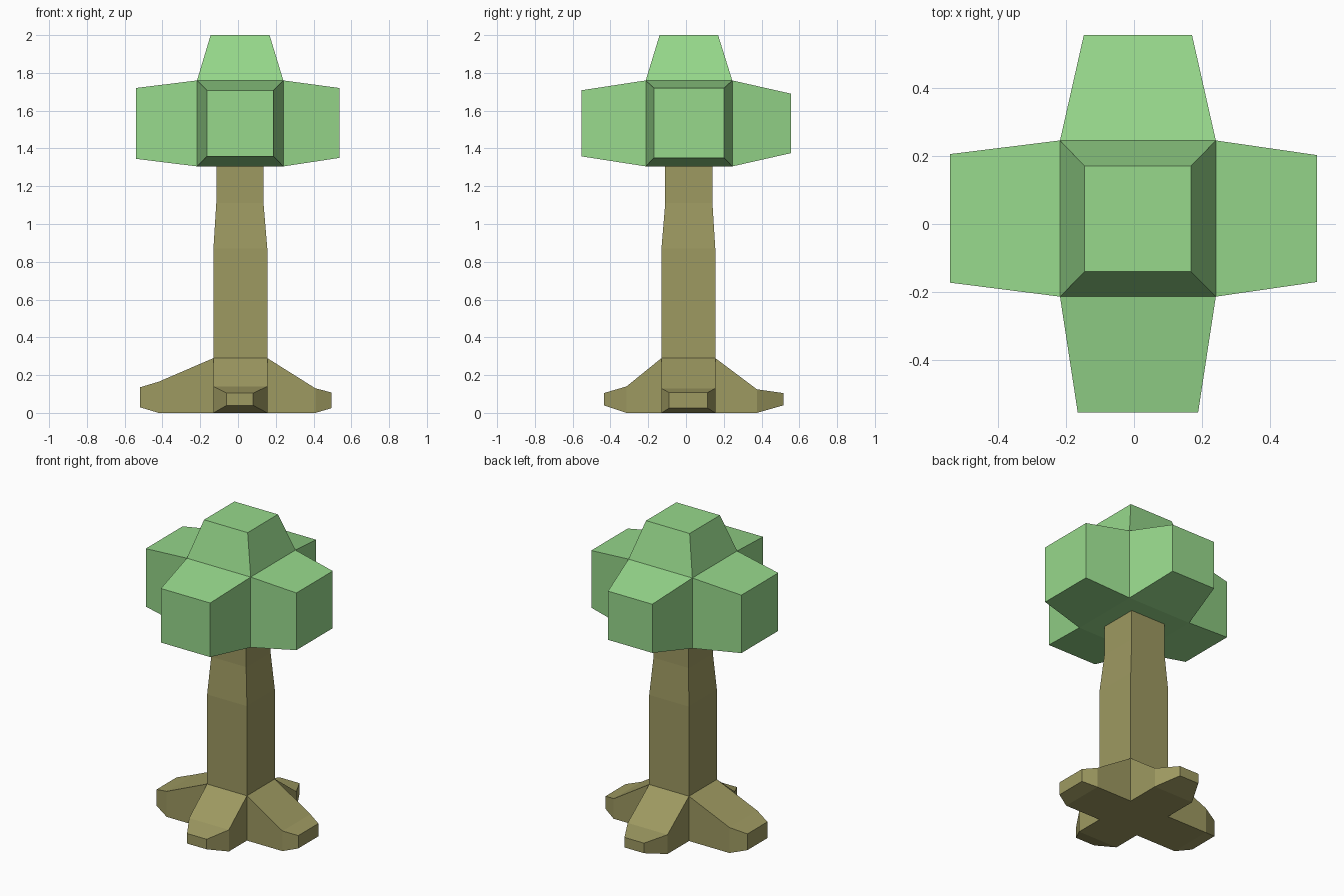
import bpy
import bmesh
from mathutils import Vector

if "Cube" in bpy.data.objects:
    bpy.data.objects.remove(bpy.data.objects["Cube"], do_unlink=True)


def make_material(name, rgb):
    mat = bpy.data.materials.new(name)
    mat.use_nodes = True
    color = (*rgb, 1.0)
    mat.diffuse_color = color
    bsdf = next(n for n in mat.node_tree.nodes if n.type == 'BSDF_PRINCIPLED')
    bsdf.inputs["Base Color"].default_value = color
    bsdf.inputs["Roughness"].default_value = 0.9
    return mat


def fit(verts, bounds):
    """Move the corners onto an (x, y, z) list of low/high bounds."""
    center = sum((v.co for v in verts), Vector()) / len(verts)
    for v in verts:
        v.co = [hi if v.co[i] > center[i] else lo
                for i, (lo, hi) in enumerate(bounds)]


def grow(bm, direction, rings):
    """Extrude the outermost face in a direction through a series of rings."""
    direction = Vector(direction)
    face = max(bm.faces, key=lambda f: f.normal.dot(direction))
    axis = max(range(3), key=lambda i: abs(direction[i]))
    for distance, *sides in rings:
        face = bmesh.ops.extrude_discrete_faces(bm, faces=[face])["faces"][0]
        bounds = list(sides)
        bounds.insert(axis, (distance, distance))
        fit(face.verts, bounds)


def build(name, mat, core, limbs):
    """Start from a core box and grow one limb out of each listed side."""
    bm = bmesh.new()
    bmesh.ops.create_cube(bm, size=1)
    fit(bm.verts, core)
    bm.normal_update()
    for direction, rings in limbs:
        grow(bm, direction, rings)
        bm.normal_update()
    bmesh.ops.recalc_face_normals(bm, faces=bm.faces)
    mesh = bpy.data.meshes.new(name)
    bm.to_mesh(mesh)
    bm.free()
    mesh.materials.append(mat)
    obj = bpy.data.objects.new(name, mesh)
    bpy.context.collection.objects.link(obj)
    return obj


LEFT, RIGHT = (1, 0, 0), (-1, 0, 0)
FRONT, BACK, UP = (0, -1, 0), (0, 1, 0), (0, 0, 1)

bark = make_material("olive bark", (0.34, 0.32, 0.12))
leaf = make_material("leaf green", (0.31, 0.69, 0.26))

# Trunk with four splayed roots
w = (-0.13, 0.155)
neck = ((-0.115, 0.135), (-0.11, 0.14))
build("trunk_and_roots", bark, (w, w, (0, 0.29)), [
    (UP, [(0.87, w, w), (1.11, *neck), (1.32, *neck)]),
    (LEFT, [(0.41, w, (0, 0.13)), (0.495, (-0.09, 0.115), (0.025, 0.108))]),
    (RIGHT, [(-0.42, w, (0, 0.165)), (-0.52, (-0.09, 0.115), (0.03, 0.135))]),
    (FRONT, [(-0.315, w, (0, 0.14)), (-0.435, (-0.06, 0.08), (0.04, 0.105))]),
    (BACK, [(0.375, w, (0, 0.125)), (0.515, (-0.06, 0.08), (0.04, 0.105))]),
])

# Canopy with five tapered lobes
core = ((-0.217, 0.24), (-0.213, 0.245), (1.305, 1.76))
build("canopy", leaf, core, [
    (UP, [(2.0, (-0.145, 0.167), (-0.14, 0.17))]),
    (LEFT, [(0.537, (-0.17, 0.202), (1.35, 1.72))]),
    (RIGHT, [(-0.54, (-0.172, 0.205), (1.345, 1.72))]),
    (FRONT, [(-0.553, (-0.165, 0.188), (1.358, 1.708))]),
    (BACK, [(0.555, (-0.147, 0.17), (1.375, 1.69))]),
])
